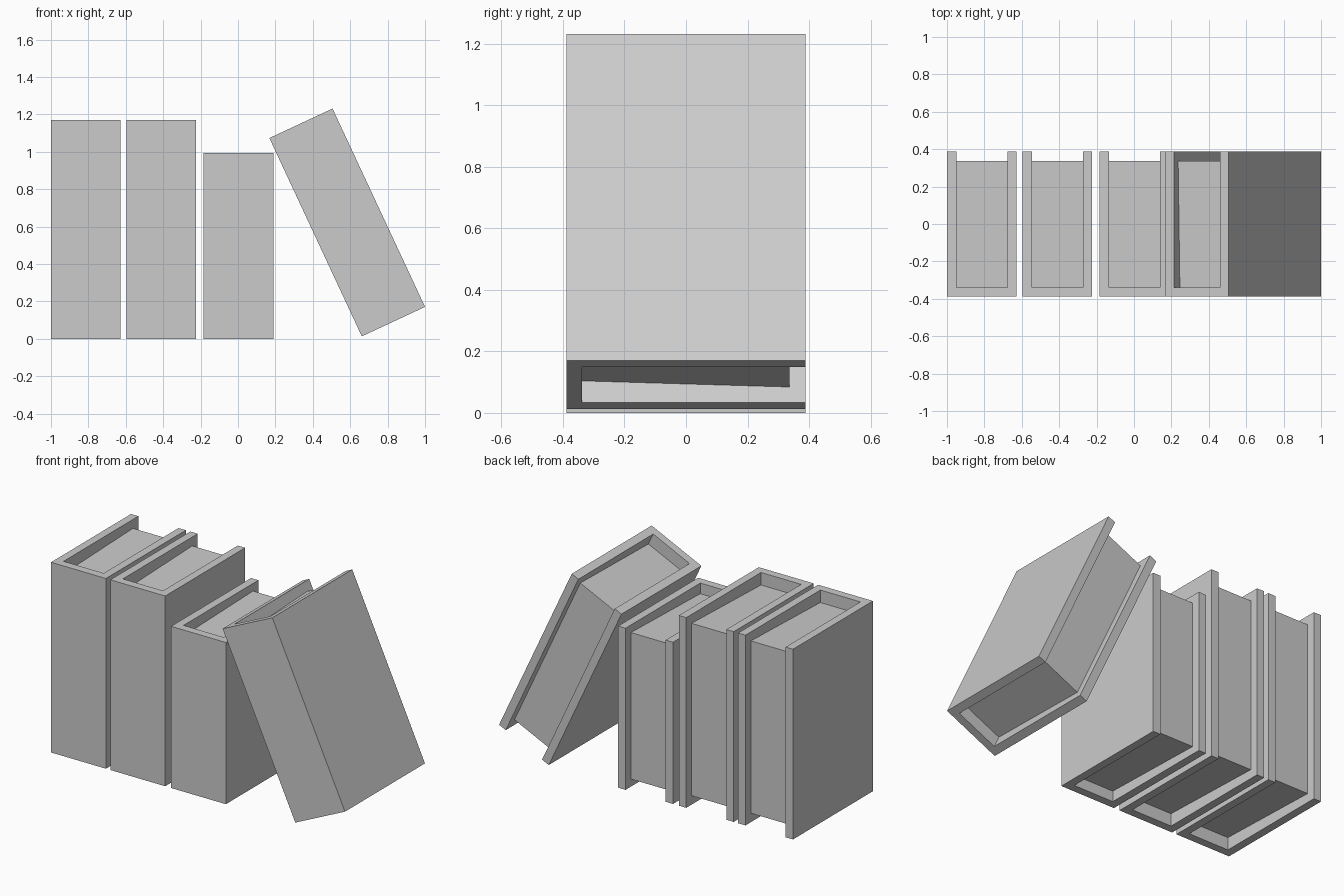
import bpy
import bmesh
import math

if "Cube" in bpy.data.objects:
    bpy.data.objects.remove(bpy.data.objects["Cube"])

W, D, H = 0.373, 0.777, 1.17      # outer size of a full-height book
T = 0.05                          # cover board thickness
GAP_FRONT, GAP_BACK = 0.077, 0.055  # page recess at the spine and at the fore edge


def book_mesh():
    """Wrap-around cover with a recessed page block, as one closed shell."""
    bm = bmesh.new()
    xo, xi = W / 2, W / 2 - T
    y0, y1, y2, y3 = -D / 2, -D / 2 + T, D / 2 - T - 0.002, D / 2

    def ends(x, y, gap=0.0):
        return bm.verts.new((x, y, gap)), bm.verts.new((x, y, H - gap))

    sides = []
    for s in (-1, 1):
        sides.append({
            "spine": ends(s * xo, y0), "edge": ends(s * xo, y3),
            "lip": ends(s * xi, y3), "inner": ends(s * xi, y1),
            "page_front": ends(s * xi, y1, GAP_FRONT),
            "page_back": ends(s * xi, y2, GAP_BACK)})

    def wall(a, b):
        bm.faces.new((a[0], b[0], b[1], a[1]))

    # cover boards: outside, fore edge and the C-shaped inside face
    for p in sides:
        wall(p["spine"], p["edge"])
        wall(p["edge"], p["lip"])
        i, l, f, b = p["inner"], p["lip"], p["page_front"], p["page_back"]
        bm.faces.new((i[1], l[1], l[0], i[0], f[0], b[0], b[1], f[1]))

    # spine and fore edge of the pages
    left, right = sides
    wall(left["spine"], right["spine"])
    wall(left["page_back"], right["page_back"])

    # U-shaped cover rim, inside of spine and page surface at both ends
    for e in (0, 1):
        loop = [left[k][e] for k in ("inner", "lip", "edge", "spine")]
        loop += [right[k][e] for k in ("spine", "edge", "lip", "inner")]
        bm.faces.new(loop)
        for k0, k1 in (("inner", "page_front"), ("page_front", "page_back")):
            bm.faces.new((left[k0][e], left[k1][e], right[k1][e], right[k0][e]))

    bmesh.ops.recalc_face_normals(bm, faces=bm.faces[:])
    mesh = bpy.data.meshes.new("book")
    bm.to_mesh(mesh)
    bm.free()
    return mesh


mesh = book_mesh()
# name, base centre x, base z, height scale, lean in degrees
for name, x, z, scale, lean in (
        ("left_book", -0.8135, 0, 1, 0),
        ("second_book", -0.41, 0, 1, 0),
        ("short_book", 0.003, 0, 0.85, 0),
        ("leaning_book", 0.831, 0.092, 1, -25)):
    book = bpy.data.objects.new(name, mesh)
    book.location = (x, 0, z)
    book.scale.z = scale
    book.rotation_euler.y = math.radians(lean)
    bpy.context.collection.objects.link(book)
